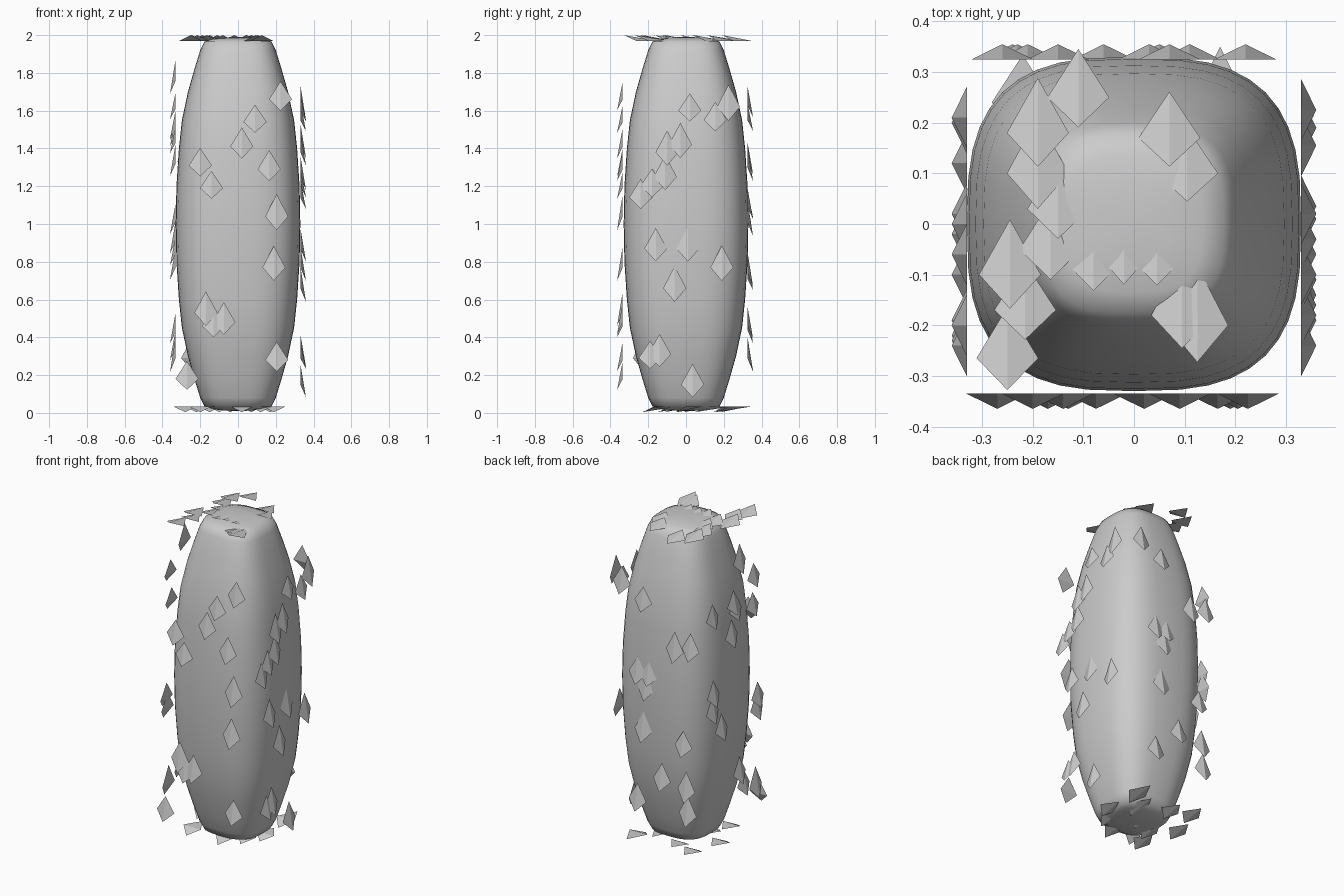
import bpy, bmesh, math, random
from mathutils import Vector

if "Cube" in bpy.data.objects:
    bpy.data.objects.remove(bpy.data.objects["Cube"])

random.seed(4)


def finish(name, bm):
    bmesh.ops.recalc_face_normals(bm, faces=bm.faces)
    mesh = bpy.data.meshes.new(name)
    bm.to_mesh(mesh)
    bm.free()
    obj = bpy.data.objects.new(name, mesh)
    bpy.context.collection.objects.link(obj)
    return obj


# Body: rounded-square rings, mirrored about mid height, with domed ends
half = [(0.0, .33), (.2, .326), (.4, .313), (.55, .297), (.7, .265), (.82, .231),
        (.92, .2), (.965, .178), (.98, .135), (.988, .07)]
profile = [(-h, r) for h, r in reversed(half[1:])] + half
SIDES = 40
POWER = 2 / 2.9


def rounded_square(t):
    c, s = math.cos(t), math.sin(t)
    return (math.copysign(abs(c) ** POWER, c), math.copysign(abs(s) ** POWER, s))


bm = bmesh.new()
rings = []
for h, r in profile:
    pts = [rounded_square(2 * math.pi * i / SIDES) for i in range(SIDES)]
    rings.append([bm.verts.new((r * x, r * y, 1 + h)) for x, y in pts])
for low, high in zip(rings, rings[1:]):
    for i in range(SIDES):
        j = (i + 1) % SIDES
        bm.faces.new((low[i], low[j], high[j], high[i]))
for ring, z in ((rings[0], .01), (rings[-1], 1.99)):
    tip = bm.verts.new((0, 0, z))
    for i in range(SIDES):
        bm.faces.new((ring[i], ring[(i + 1) % SIDES], tip))
for f in bm.faces:
    f.smooth = True
finish("body", bm)


# Scales: thin four-sided wedges lying on six flat planes around the body
def scales(name, origin, right, up, out, spots):
    origin, right, up, out = map(Vector, (origin, right, up, out))
    bm = bmesh.new()
    for a, b in spots:
        k = random.uniform(.8, 1.1)
        c = origin + right * a + up * b
        top = bm.verts.new(c + up * .11 * k)
        left = bm.verts.new(c - right * .061)
        rgt = bm.verts.new(c + right * .061)
        low = bm.verts.new(c - up * .068 * k + out * .03)
        for f in ((top, left, low), (top, low, rgt), (left, rgt, low), (top, rgt, left)):
            bm.faces.new(f)
    finish(name, bm)


X, Y, Z = Vector((1, 0, 0)), Vector((0, 1, 0)), Vector((0, 0, 1))

scales("front_scales", -.335 * Y, X, Z, -Y, [
    (.225, 1.66), (.09, 1.54), (.02, 1.41), (-.2, 1.31), (-.14, 1.19), (.165, 1.29),
    (.205, 1.04), (.19, .77), (-.17, .53), (-.13, .46), (-.075, .48), (.205, .28), (-.27, .18)])
scales("right_scales", .33 * X, Y, Z, X, [
    (.02, 1.6), (.155, 1.55), (.225, 1.62), (-.03, 1.42), (-.1, 1.38), (-.11, 1.25),
    (-.18, 1.2), (-.24, 1.14), (-.16, .87), (.01, .87), (.19, .77), (-.06, .66),
    (-.19, .29), (-.14, .31), (.035, .15)])
scales("back_scales", .325 * Y, X, Z, Y, [
    (.22, 1.63), (.07, 1.55), (.11, 1.09), (.03, 1.09), (.05, 1.01), (.07, .74), (-.06, .46),
    (-.21, .71), (-.15, 1.3), (-.26, 1.33), (-.23, .44), (-.24, .29), (.11, .29)])
scales("left_scales", -.33 * X, Y, Z, -X, [
    (.2, 1.01), (.21, .91), (.12, .77), (0, 1.51), (-.02, 1.47), (-.06, 1.76), (-.2, 1.61),
    (-.19, 1.43), (.02, 1.32), (-.24, .84), (-.23, .77), (-.06, .43), (-.1, .34),
    (-.22, .29), (.21, 1.5)])
scales("top_scales", 1.97 * Z, X, Y, Z, [
    (-.25, -.265), (-.215, -.17), (-.245, -.1), (-.165, -.05), (-.08, -.07), (-.02, -.05),
    (.045, -.06), (.095, -.18), (.125, -.2), (.07, .17), (.105, .1), (-.11, .25),
    (-.19, .1), (-.19, .18), (-.15, .03)])
scales("bottom_scales", .034 * Z, X, Y, -Z, [
    (-.28, .05), (-.22, .24), (-.15, -.05), (-.1, .2), (-.04, .02), (.02, -.16),
    (.07, .12), (.12, -.08), (.17, .23), (.19, .0), (-.2, -.17)])
